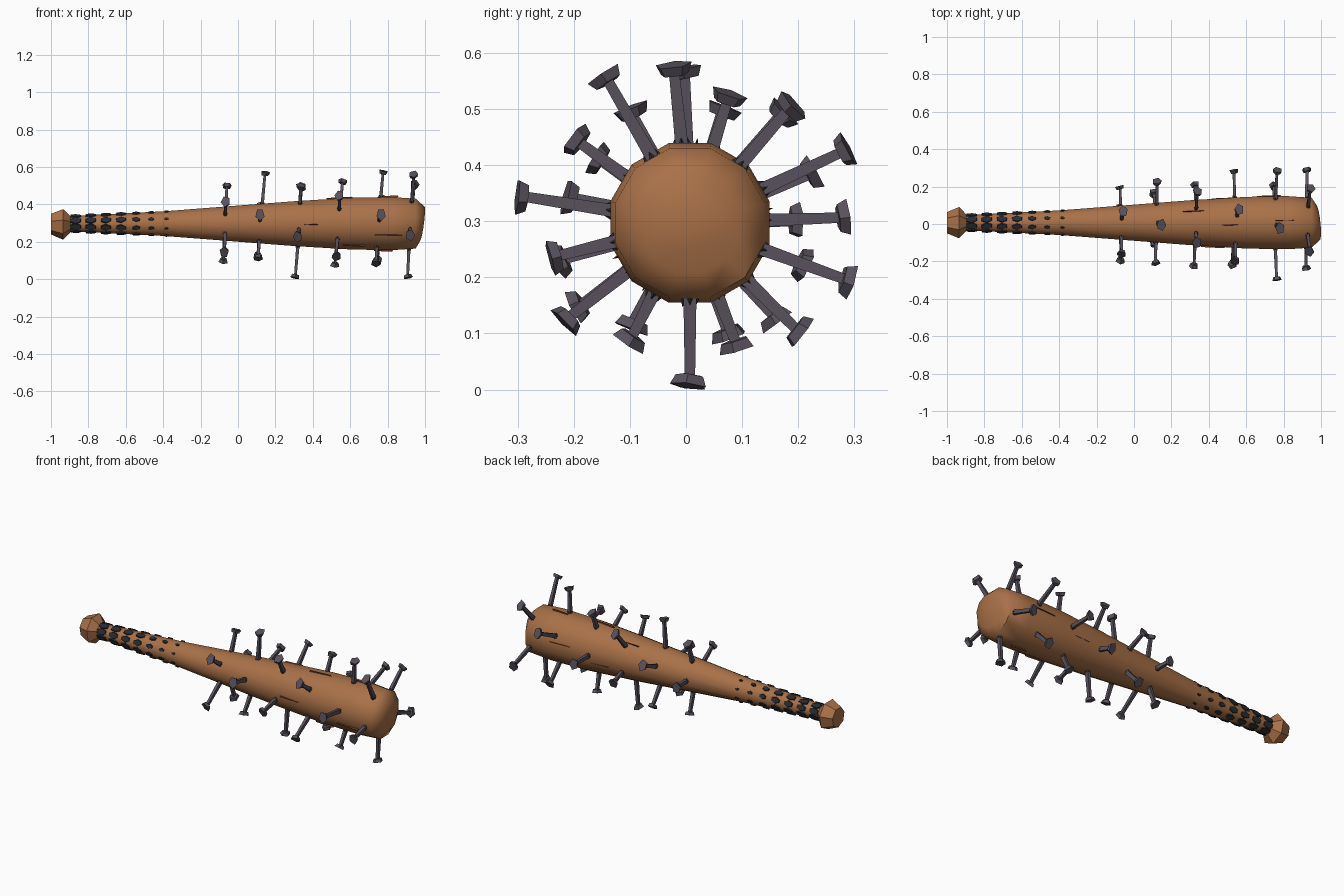
import bpy, bmesh, math, random
from mathutils import Matrix, Vector

if "Cube" in bpy.data.objects:
    bpy.data.objects.remove(bpy.data.objects["Cube"])
random.seed(4)
CY, CZ = 0.007, 0.297      # centre line of the bat


def material(name, rgb, rough=0.7):
    m = bpy.data.materials.new(name)
    m.use_nodes = True
    m.diffuse_color = (*rgb, 1)
    bsdf = m.node_tree.nodes["Principled BSDF"]
    bsdf.inputs["Base Color"].default_value = (*rgb, 1)
    bsdf.inputs["Roughness"].default_value = rough
    return m


WOOD = material("brown wood", (0.40, 0.165, 0.065))
SPLINTER = material("dark red wood", (0.16, 0.05, 0.025))
IRON = material("purple grey iron", (0.10, 0.083, 0.11))
DARK = material("black wrap", (0.022, 0.025, 0.032))


def finish(bm, name, *mats, smooth=None):
    bmesh.ops.recalc_face_normals(bm, faces=bm.faces)
    me = bpy.data.meshes.new(name)
    bm.to_mesh(me)
    bm.free()
    for m in mats:
        me.materials.append(m)
    ob = bpy.data.objects.new(name, me)
    bpy.context.collection.objects.link(ob)
    if smooth:
        bpy.ops.object.select_all(action='DESELECT')
        ob.select_set(True)
        bpy.context.view_layer.objects.active = ob
        bpy.ops.object.shade_smooth_by_angle(angle=math.radians(smooth))
    return ob


def lathe(name, profile, sides, smooth, turn=0.0, tilt=None):
    """Turn (x, radius) points around the centre line; tilt skews the last ring."""
    bm = bmesh.new()
    rings = []
    for i, (x, r) in enumerate(profile):
        ring = []
        for k in range(sides):
            a = 2 * math.pi * (k + turn) / sides
            dy, dz = r * math.cos(a), r * math.sin(a)
            lean = tilt[0] * dy + tilt[1] * dz if tilt and i == len(profile) - 1 else 0
            ring.append(bm.verts.new((x + lean, CY + dy, CZ + dz)))
        rings.append(ring)
    for a, b in zip(rings, rings[1:]):
        for k in range(sides):
            j = (k + 1) % sides
            bm.faces.new((a[k], a[j], b[j], b[k]))
    bm.faces.new(rings[0])
    bm.faces.new(rings[-1])
    return finish(bm, name, WOOD, smooth=smooth)


BAT = [(-0.93, 0.040), (-0.88, 0.043), (-0.4, 0.068), (0, 0.100), (0.3, 0.124),
       (0.6, 0.143), (0.82, 0.147), (0.95, 0.138), (0.985, 0.092)]
lathe("bat_body", BAT, 12, 60, turn=0.5, tilt=(-0.1, 0.13))
lathe("knob", [(-1, 0.058), (-0.935, 0.086), (-0.895, 0.044)], 7, 25, turn=0.25)


def bat_radius(x):
    for (x0, r0), (x1, r1) in zip(BAT, BAT[1:]):
        if x <= x1:
            return r0 + (r1 - r0) * (x - x0) / (x1 - x0)
    return BAT[-1][1]


def frame(x, degrees, r):
    """Local x along the bat, local y around it, local z outward."""
    a = math.radians(degrees)
    out = Vector((0, math.cos(a), math.sin(a)))
    along = Vector((1, 0, 0))
    m = Matrix((along, out.cross(along), out)).transposed().to_4x4()
    m.translation = Vector((x, CY, CZ)) + out * r
    return m


def prism(bm, matrix, sides, low, high, z0, z1, mat=0, turn=0.0):
    """Tapered prism; low and high are (half length, half width)."""
    ends = []
    for (sx, sy), z in ((low, z0), (high, z1)):
        angles = [2 * math.pi * (k + turn) / sides for k in range(sides)]
        ends.append([bm.verts.new(matrix @ Vector((sx * math.cos(a), sy * math.sin(a), z)))
                     for a in angles])
    lo, hi = ends
    faces = [bm.faces.new(lo), bm.faces.new(hi)]
    for k in range(sides):
        j = (k + 1) % sides
        faces.append(bm.faces.new((lo[k], lo[j], hi[j], hi[k])))
    for f in faces:
        f.material_index = mat


# Grip wrap: eight rows of dark pads shrinking up the handle
bm = bmesh.new()
for row in range(8):
    for i in range(7):
        x = -0.868 + 0.081 * i
        shrink = 1 - 0.035 * i if i < 4 else 0.85 - 0.16 * (i - 3)
        m = frame(x, 22.5 + 45 * row, bat_radius(x))
        m = m @ Matrix.Rotation(random.uniform(-0.1, 0.1), 4, 'Z')
        w = 0.021 * shrink
        prism(bm, m, 6, (0.037 * shrink, w), (0.031 * shrink, w * 0.85),
              -0.012, 0.004, turn=0.5)
finish(bm, "grip_wrap", DARK)

# Nails: rings of five, each given as (angle, reach from the centre line)
RINGS = {
    -0.07: [(74, 0.22), (145, 0.21), (217, 0.26), (289, 0.22), (1, 0.20)],
    0.12: [(92, 0.28), (168, 0.23), (240, 0.22), (312, 0.24), (22, 0.245)],
    0.33: [(118, 0.235), (50, 0.265), (270, 0.294), (340, 0.225), (196, 0.25)],
    0.54: [(73, 0.245), (144, 0.26), (218, 0.29), (291, 0.245), (2, 0.285)],
    0.75: [(96, 0.287), (171, 0.315), (243, 0.245), (315, 0.285), (25, 0.315)],
    0.92: [(120, 0.31), (49, 0.285), (270, 0.294), (340, 0.31), (194, 0.26)],
}
number = 0
for x, nails in RINGS.items():
    for angle, reach in nails:
        number += 1
        r = bat_radius(x)
        m = frame(x, angle, 0)
        lean = 0.06 * math.sin(math.radians(angle)) + random.uniform(-0.04, 0.04)
        m = m @ Matrix.Shear('XY', 4, (lean, 0))
        top = reach - 0.018
        bm = bmesh.new()
        prism(bm, m, 4, (0.013, 0.017), (0.010, 0.013), r - 0.03, top, turn=0.5)
        head = m @ Matrix.Translation((0, 0, top))
        head = head @ Matrix.Rotation(random.uniform(-0.15, 0.15), 4, 'X')
        head = head @ Matrix.Rotation(random.uniform(-0.25, 0.25), 4, 'Y')
        prism(bm, head, 5, (0.020, 0.026), (0.026, 0.034), -0.003, 0.015, turn=random.random())
        # Dark collar where the nail enters the wood
        prism(bm, m, 4, (0.015, 0.020), (0.005, 0.006), r - 0.012, r + 0.018, mat=1)
        finish(bm, f"nail_{number}", IRON, DARK)

# Thin splinters lying along the barrel
bm = bmesh.new()
for x, angle, half in [(0.4, 182, 0.09), (0.78, 205, 0.10), (0.79, 85, 0.07),
                       (0.76, 265, 0.07), (0.52, 95, 0.10), (0.7, 10, 0.09),
                       (0.45, 345, 0.08), (0.3, 60, 0.08), (0.6, 235, 0.08)]:
    m = frame(x, angle, bat_radius(x))
    m = m @ Matrix.Rotation(-0.05, 4, 'Y')
    prism(bm, m, 3, (half, 0.004), (half * 0.9, 0.002), -0.008, 0.002)
finish(bm, "splinters", SPLINTER)
